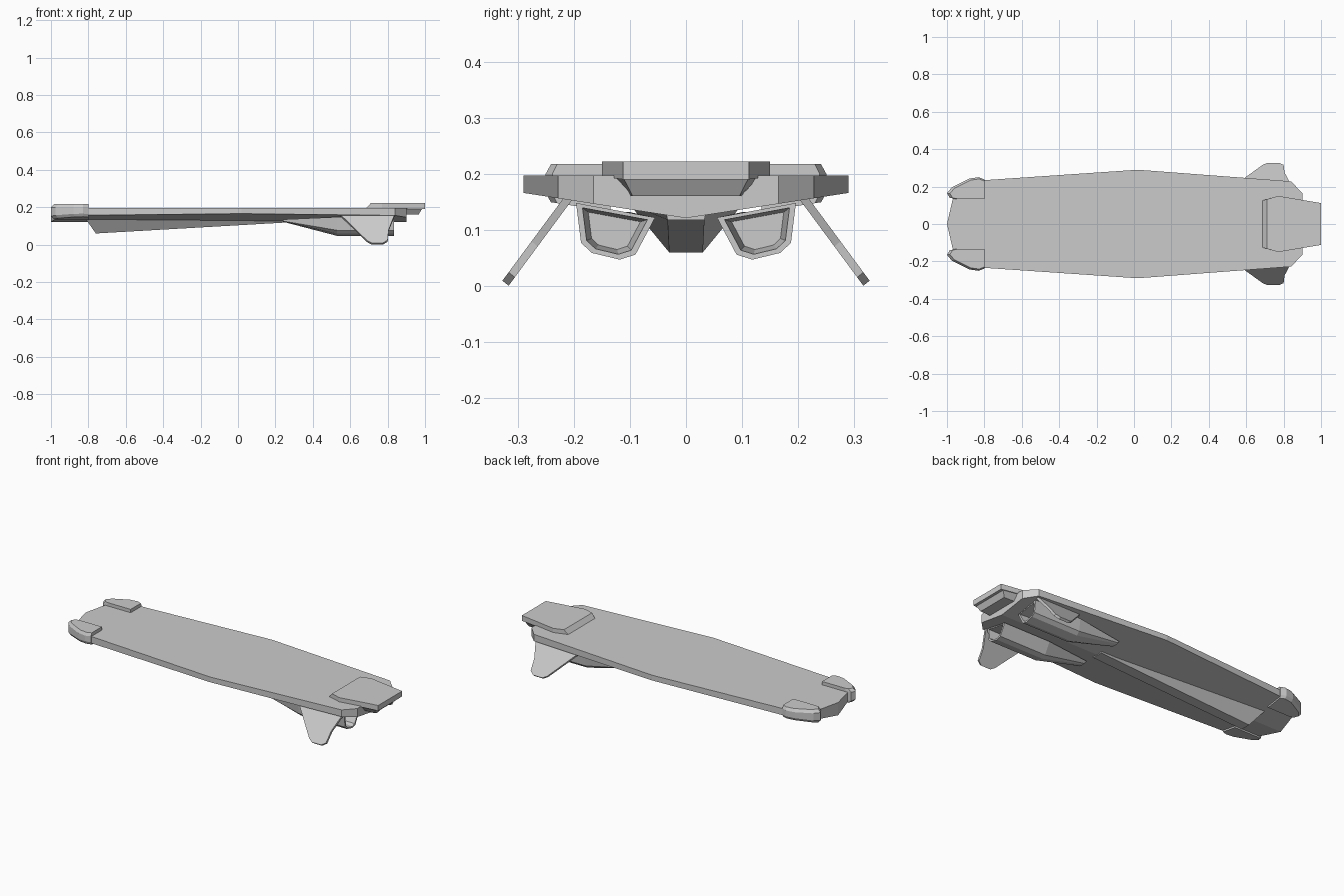
import bpy, bmesh

if "Cube" in bpy.data.objects:
    bpy.data.objects.remove(bpy.data.objects["Cube"])


def keel_z(y):
    """Height of the shallow V-shaped underside."""
    return 0.121 + 0.155 * abs(y)


def finish(name, bm, mirror=False):
    bmesh.ops.recalc_face_normals(bm, faces=bm.faces)
    me = bpy.data.meshes.new(name)
    bm.to_mesh(me)
    bm.free()
    ob = bpy.data.objects.new(name, me)
    bpy.context.collection.objects.link(ob)
    if mirror:
        m = ob.modifiers.new("Mirror", 'MIRROR')
        m.use_axis = (False, True, False)
        m.use_mirror_merge = False
    return ob


def loft(name, loops, mirror=False):
    """Skin equal-length loops into a closed solid."""
    bm = bmesh.new()
    rings = [[bm.verts.new(p) for p in lp] for lp in loops]
    n = len(rings[0])
    for a, b in zip(rings, rings[1:]):
        for i in range(n):
            j = (i + 1) % n
            bm.faces.new((a[i], a[j], b[j], b[i]))
    bm.faces.new(rings[0][::-1])
    bm.faces.new(rings[-1])
    return finish(name, bm, mirror)


def shrink(pts, c, f):
    return [(c[0] + (a - c[0]) * f, c[1] + (b - c[1]) * f) for a, b in pts]


# Deck: flat top, vertical rim, V underside
half = [(-1, 0), (-0.97, 0.13), (-0.95, 0.17), (-0.82, 0.233), (0.02, 0.29),
        (0.84, 0.228), (0.9, 0.165), (0.9, 0)]
outline = half + [(x, -y) for x, y in half[-2:0:-1]]
bm = bmesh.new()
top = [bm.verts.new((x, y, 0.197)) for x, y in outline]
low = [bm.verts.new((x, y, keel_z(y))) for x, y in outline]
n, k = len(outline), len(half)
for i in range(n):
    j = (i + 1) % n
    bm.faces.new((top[i], top[j], low[j], low[i]))
bm.faces.new(top)
bm.faces.new(low[:k])
bm.faces.new(low[k - 1:] + low[:1])
finish("deck", bm)

# Nose bumpers wrapping the front corners
bump = [(-0.8, 0.135), (-0.8, 0.238), (-0.83, 0.25), (-0.88, 0.243),
        (-0.975, 0.195), (-1.0, 0.165), (-0.985, 0.14), (-0.96, 0.135)]
inner = shrink(bump, (-0.8, 0.135), 0.92)
ob = loft("nose_bumper", [
    [(x, y, keel_z(y) - 0.009) for x, y in inner],
    [(x, y, keel_z(y) + 0.006) for x, y in bump],
    [(x, y, 0.2) for x, y in bump],
    [(x, y, 0.217) for x, y in inner]], mirror=True)

# Tail plate with sloped front edge
loft("tail_plate", [
    [(0.685, -0.125, 0.195), (0.77, -0.15, 0.195), (1, -0.112, 0.19),
     (1, 0.112, 0.19), (0.77, 0.15, 0.195), (0.685, 0.125, 0.195)],
    [(0.71, -0.132, 0.222), (0.77, -0.15, 0.222), (1, -0.112, 0.222),
     (1, 0.112, 0.222), (0.77, 0.15, 0.222), (0.71, 0.132, 0.222)]])

# Support block under the tail plate
loft("tail_support", [
    [(0.86, -0.1, 0.16), (0.965, -0.095, 0.16), (0.965, 0.095, 0.16), (0.86, 0.1, 0.16)],
    [(0.86, -0.13, 0.193), (0.985, -0.112, 0.193), (0.985, 0.112, 0.193), (0.86, 0.13, 0.193)]])

# Central keel tapering to the rear
loft("keel", [
    [(-0.82, -0.1, 0.145), (-0.76, -0.03, 0.06), (-0.76, 0.03, 0.06), (-0.82, 0.1, 0.145)],
    [(0.25, -0.036, 0.134), (0.25, -0.033, 0.118), (0.25, 0.033, 0.118), (0.25, 0.036, 0.134)]])

# Thruster pods with hollow rear nozzles
sec = [(0.055, 0.122), (0.09, 0.056), (0.118, 0.047), (0.168, 0.059),
       (0.187, 0.077), (0.196, 0.148)]
mid = (0.132, 0.1)


def ring(x, pts):
    return [(x, y, z) for y, z in pts]


tip = [(0.1 + (y - 0.055) * 0.45, keel_z(0.12) - 0.008 + (z - 0.122) * 0.12)
       for y, z in sec]
nozzle = shrink(sec, mid, 0.82)
floor = shrink(sec, mid, 0.66)
loft("thruster_pod", [ring(0.24, tip), ring(0.53, sec), ring(0.835, sec),
                      ring(0.835, nozzle), ring(0.74, floor)], mirror=True)

# Splayed side fins
fin = [(0.54, 0.164), (0.69, 0.018), (0.715, 0.005), (0.775, 0.005),
       (0.8, 0.02), (0.805, 0.075), (0.84, 0.164)]


def fin_side(s):
    return [(x, 0.204 + (0.164 - z) * 0.74 + s * 0.0055, z + s * 0.0045) for x, z in fin]


loft("side_fin", [fin_side(-1), fin_side(1)], mirror=True)
